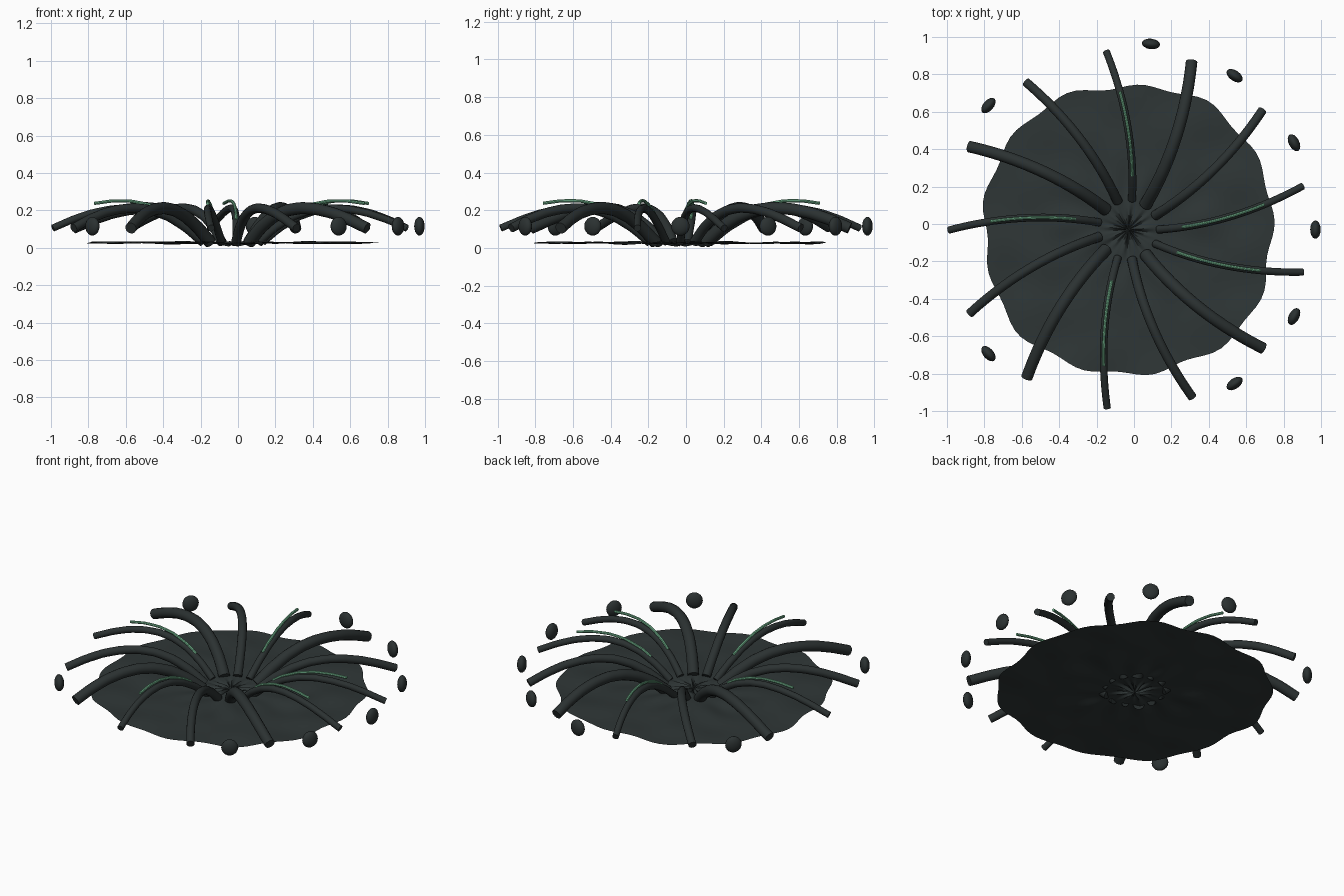
import bpy, bmesh, math, random
from mathutils import Vector

if "Cube" in bpy.data.objects:
    bpy.data.objects.remove(bpy.data.objects["Cube"])

random.seed(4)
CENTRE = Vector((-0.03, -0.03, 0))
COUNT = 13
STEP = math.tau / COUNT


def material(name, rgb):
    m = bpy.data.materials.new(name)
    m.diffuse_color = (*rgb, 1)
    m.use_nodes = True
    m.node_tree.nodes["Principled BSDF"].inputs["Base Color"].default_value = m.diffuse_color
    return m


DISC = material("dark slate disc", (0.028, 0.037, 0.037))
ARM = material("dark slate arms", (0.024, 0.031, 0.031))
GLOW = material("pale green", (0.17, 0.46, 0.27))


def finish(bm, name, mat, angle=40):
    bmesh.ops.recalc_face_normals(bm, faces=bm.faces)
    mesh = bpy.data.meshes.new(name)
    bm.to_mesh(mesh)
    bm.free()
    obj = bpy.data.objects.new(name, mesh)
    bpy.context.collection.objects.link(obj)
    mesh.materials.append(mat)
    bpy.ops.object.select_all(action='DESELECT')
    obj.select_set(True)
    bpy.context.view_layer.objects.active = obj
    bpy.ops.object.shade_smooth_by_angle(angle=math.radians(angle))
    return obj


def polar(r, t, z):
    return CENTRE + Vector((r * math.cos(t), r * math.sin(t), z))


def tube(name, points, radii, mat, sides=12):
    """Sweep a circle along a path, with flat end caps."""
    bm = bmesh.new()
    rings = []
    for i, p in enumerate(points):
        d = (points[min(i + 1, len(points) - 1)] - points[max(i - 1, 0)]).normalized()
        side = d.cross(Vector((0, 0, 1))).normalized()
        up = side.cross(d)
        rings.append([bm.verts.new(p + radii[i] * (math.cos(a) * side + math.sin(a) * up))
                      for a in (math.tau * s / sides for s in range(sides))])
    for a, b in zip(rings, rings[1:]):
        for s in range(sides):
            n = (s + 1) % sides
            bm.faces.new((a[s], a[n], b[n], b[s]))
    bm.faces.new(rings[0])
    bm.faces.new(rings[-1])
    return finish(bm, name, mat)


# arched profile shared by arms and their stripes: (radius, height)
ARCH = [(0.16, 0.03), (0.25, 0.105), (0.35, 0.165), (0.45, 0.20), (0.55, 0.213),
        (0.65, 0.207), (0.75, 0.187), (0.85, 0.153), (0.96, 0.105)]


def arch_z(r):
    for (r0, z0), (r1, z1) in zip(ARCH, ARCH[1:]):
        if r <= r1 + 1e-6:
            return z0 + (z1 - z0) * (r - r0) / (r1 - r0)
    return ARCH[-1][1]


def arm_point(k, r, lift=0.0):
    sweep = min(max((r - 0.16) / 0.8, 0), 1) ** 0.9
    return polar(r, math.radians(14) * sweep + k * STEP, arch_z(r) + lift)


# wavy disc with crumpled radial wrinkles near its middle
SEG, RINGS = 104, 26
waves = [(random.randint(5, 12), random.uniform(0, 6.28)) for _ in range(5)]


def disc_point(f, t):
    edge = 0.782 + 0.013 * math.sin(13 * t + 1.0) + 0.014 * math.cos(4 * t + 3.0) \
        + 0.006 * math.sin(7 * t)
    r = f * (0.76 + (edge - 0.76) * f ** 3)
    crumple = math.exp(-(r / 0.10) ** 2) * min(r / 0.03, 1)
    z = 0.027 - 0.010 * math.exp(-(r / 0.05) ** 2)
    z += crumple * (0.010 * math.sin(13 * t) + 0.006 * math.sin(21 * t + 1))
    ripple = sum(math.sin(n * t + p + 9 * r * (i - 2)) for i, (n, p) in enumerate(waves))
    return polar(r, t, z + 0.0022 * ripple * min(r / 0.2, 1))


bm = bmesh.new()
middle = bm.verts.new(disc_point(0, 0))
rows = [[bm.verts.new(disc_point((j / RINGS) ** 1.3, math.tau * i / SEG)) for i in range(SEG)]
        for j in range(1, RINGS + 1)]
for i in range(SEG):
    n = (i + 1) % SEG
    bm.faces.new((middle, rows[0][i], rows[0][n]))
    for a, b in zip(rows, rows[1:]):
        bm.faces.new((a[i], b[i], b[n], a[n]))
disc = finish(bm, "wavy_disc", DISC)

# swirling arms, with three repeating thicknesses; every third has a stripe
N = 24
for k in range(COUNT):
    thick = (0.020, 0.025, 0.032)[k % 3]
    radii = [0.16 + 0.8 * i / N for i in range(N + 1)]
    tube(f"arm_{k + 1}", [arm_point(k, r) for r in radii],
         [thick * (1.06 - 0.1 * i / N) for i in range(N + 1)], ARM, 14)
    if k % 3 == 0:
        rs = [0.29 + 0.45 * i / 16 for i in range(17)]
        tube(f"glow_stripe_{k // 3 + 1}",
             [arm_point(k, r, 0.022 + 0.026 * (r - 0.29) / 0.45) for r in rs],
             [0.0085] * 17, GLOW, 8)

# flattened pods around the outside
for k in (0, 1, 2, 3, 5, 8, 11, 12):
    bm = bmesh.new()
    bmesh.ops.create_uvsphere(bm, u_segments=16, v_segments=10, radius=1)
    pod = finish(bm, f"pod_{k}", ARM)
    pod.scale = (0.028, 0.049, 0.050)
    pod.rotation_euler = (0, 0, k * STEP)
    pod.location = polar(1.0, k * STEP, 0.115)
